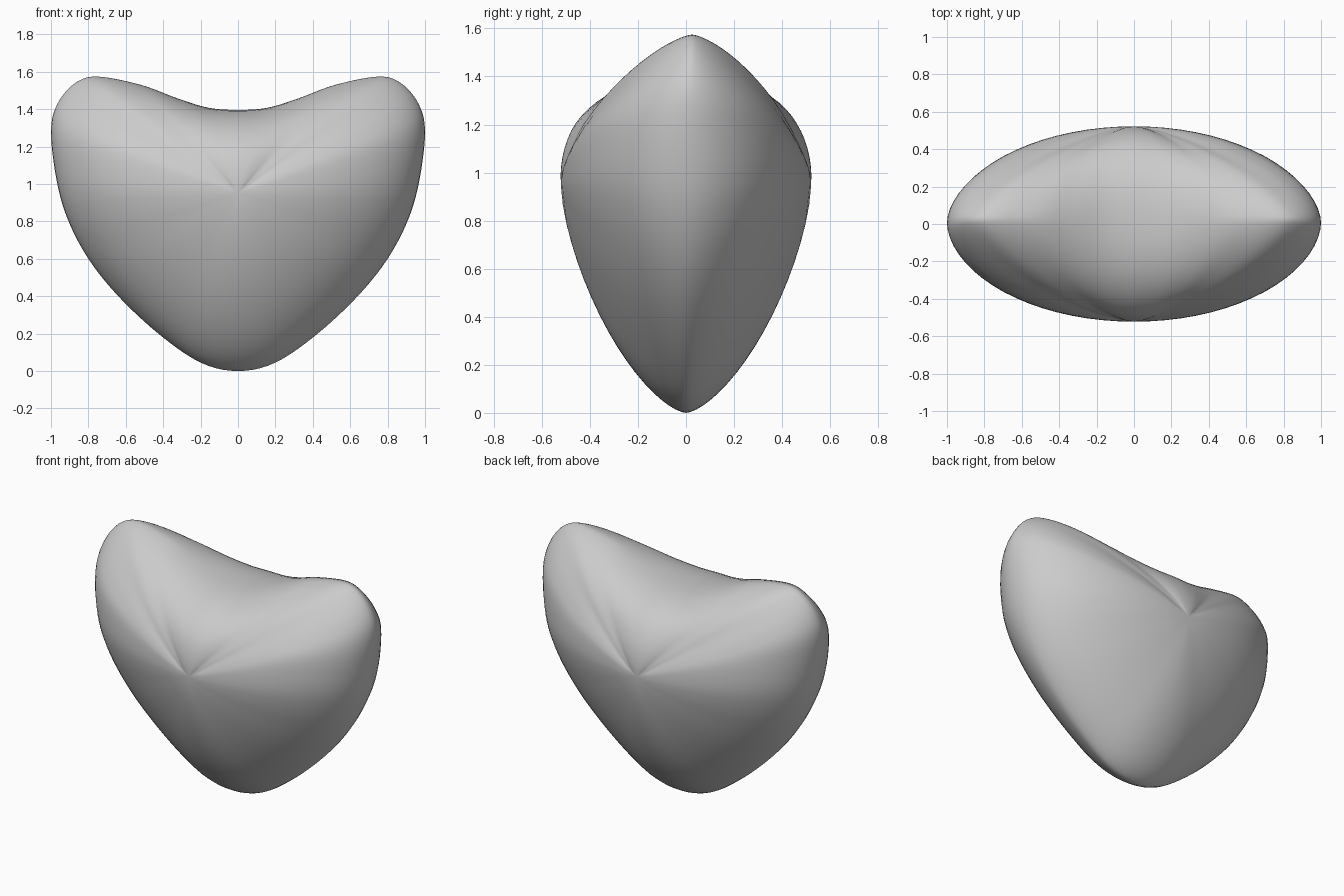
import bpy, bmesh, math

if "Cube" in bpy.data.objects:
    bpy.data.objects.remove(bpy.data.objects["Cube"])

CENTRE_Z = 0.95   # height of the fattest point
DEPTH = 0.523     # half depth there
RINGS, STEPS = 18, 5

# Right half of the front outline: x, z, and the two exponents of the bulge profile
half = [
    (0.00, 0.000, 1.5, 0.66), (0.20, 0.045, 1.5, 0.65), (0.42, 0.195, 1.55, 0.63),
    (0.64, 0.400, 1.65, 0.60), (0.80, 0.600, 1.75, 0.57), (0.91, 0.810, 1.9, 0.53),
    (0.97, 1.020, 2.0, 0.51), (1.00, 1.280, 1.9, 0.55), (0.965, 1.430, 1.7, 0.62),
    (0.87, 1.540, 1.5, 0.69), (0.75, 1.574, 1.5, 0.70), (0.52, 1.530, 1.6, 0.64),
    (0.33, 1.460, 1.9, 0.54), (0.16, 1.408, 2.25, 0.45), (0.00, 1.396, 2.4, 0.42),
]
loop = half + [(-x, z, p, q) for x, z, p, q in half[-2:0:-1]]


def spline(points):
    """Closed Catmull-Rom curve through all points."""
    out, n = [], len(points)
    for i in range(n):
        quad = [points[(i + k) % n] for k in (-1, 0, 1, 2)]
        for j in range(STEPS):
            t = j / STEPS
            out.append([0.5 * (2 * b + (c - a) * t + (2 * a - 5 * b + 4 * c - d) * t * t
                               + (3 * b - a - 3 * c + d) * t ** 3)
                        for a, b, c, d in zip(*quad)])
    return out


def lean(z):
    """The lobes sit slightly towards the back."""
    return 0.025 * max(0, z - 1.2) / 0.375


outline = spline(loop)
n = len(outline)
bm = bmesh.new()
rim = [bm.verts.new((x, lean(z), z)) for x, z, p, q in outline]

# Front and back are inflated from the shared rim towards the centre
for side in (-1, 1):
    previous = rim
    for r in range(1, RINGS):
        s = math.cos(math.pi / 2 * r / RINGS)
        ring = []
        for x, z, p, q in outline:
            zz = CENTRE_Z + s * (z - CENTRE_Z)
            y = side * DEPTH * (1 - s ** p) ** q + lean(zz)
            ring.append(bm.verts.new((s * x, y, zz)))
        for i in range(n):
            k = (i + 1) % n
            bm.faces.new((previous[i], previous[k], ring[k], ring[i]))
        previous = ring
    tip = bm.verts.new((0, side * DEPTH, CENTRE_Z))
    for i in range(n):
        bm.faces.new((previous[i], previous[(i + 1) % n], tip))

# Soften the surface a little where the profile directions blend
inner = [v for v in bm.verts if v not in set(rim)]
for _ in range(2):
    bmesh.ops.smooth_vert(bm, verts=inner, factor=0.3, use_axis_x=False,
                          use_axis_y=True, use_axis_z=False)
bmesh.ops.recalc_face_normals(bm, faces=bm.faces)
for f in bm.faces:
    f.smooth = True

mesh = bpy.data.meshes.new("heart")
bm.to_mesh(mesh)
bm.free()
heart = bpy.data.objects.new("heart", mesh)
bpy.context.collection.objects.link(heart)
